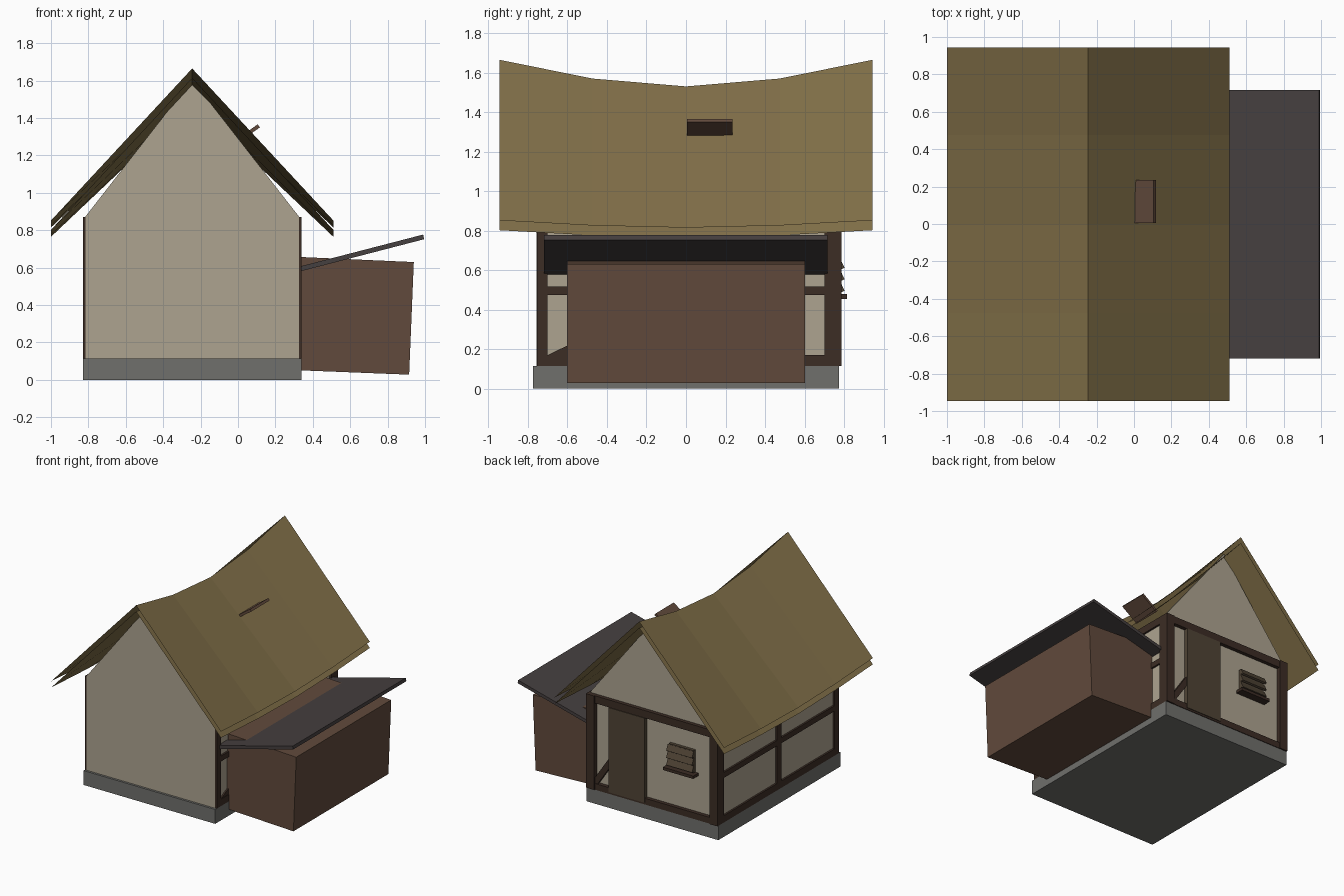
import bpy, math
from mathutils import Vector, Matrix

if "Cube" in bpy.data.objects:
    bpy.data.objects.remove(bpy.data.objects["Cube"])


def mat(name, r, g, b):
    m = bpy.data.materials.new(name)
    m.diffuse_color = (r, g, b, 1)
    m.use_nodes = True
    m.node_tree.nodes["Principled BSDF"].inputs["Base Color"].default_value = m.diffuse_color
    return m


PLASTER = mat("plaster", 0.42, 0.37, 0.28)
THATCH = mat("thatch", 0.22, 0.16, 0.065)
TIMBER = mat("timber", 0.045, 0.026, 0.018)
STONE = mat("stone", 0.16, 0.16, 0.15)
BOARD = mat("board", 0.12, 0.068, 0.045)
SLATE = mat("slate", 0.06, 0.05, 0.05)
DOOR = mat("door_wood", 0.08, 0.058, 0.036)


def mesh(name, verts, faces, material):
    me = bpy.data.meshes.new(name)
    me.from_pydata(verts, [], faces)
    me.materials.append(material)
    ob = bpy.data.objects.new(name, me)
    bpy.context.collection.objects.link(ob)
    return ob


def prism(name, pts, y0, y1, material):
    """Extrude a counter-clockwise (x, z) outline from y0 to y1."""
    n = len(pts)
    v = [(x, y0, z) for x, z in pts] + [(x, y1, z) for x, z in pts]
    f = [tuple(range(n)), tuple(reversed(range(n, 2 * n)))]
    f += [(i, i + n, (i + 1) % n + n, (i + 1) % n) for i in range(n)]
    return mesh(name, v, f, material)


def box(name, x0, x1, y0, y1, z0, z1, material):
    return prism(name, [(x0, z0), (x1, z0), (x1, z1), (x0, z1)], y0, y1, material)


def brace(name, a, b, size, material):
    """Square timber running between two points."""
    a, b = Vector(a), Vector(b)
    h, l = size / 2, (b - a).length
    ob = box(name, -h, h, -h, h, 0, l, material)
    d = (b - a).normalized()
    side = Vector((1, 0, 0)) if abs(d.x) < 0.1 else Vector((0, 1, 0))
    rot = Matrix((side, d.cross(side), d)).transposed()
    ob.data.transform(Matrix.Translation(a) @ rot.to_4x4())
    return ob


# stone base and plastered walls
box("plinth", -0.83, 0.34, -0.775, 0.775, 0, 0.115, STONE)
box("walls", -0.815, 0.325, -0.757, 0.75, 0.11, 0.87, PLASTER)
gable = [(-0.82, 0.868), (0.33, 0.868), (-0.245, 1.605)]
prism("front_gable", gable, -0.757, -0.735, PLASTER)
prism("back_gable", gable, 0.73, 0.75, PLASTER)

# sagging roof: two thin thatch sheets, one under the other
RX, HALF = -0.245, 0.755
SAG = [(-0.945, 1.665, 0.852), (-0.475, 1.57, 0.826), (0, 1.53, 0.815),
       (0.475, 1.57, 0.826), (0.945, 1.665, 0.852)]
for name, drop in (("thatch_upper", 0), ("thatch_lower", 0.05)):
    verts, faces = [], []
    for y, ridge, eave in SAG:
        verts += [(RX - HALF, y, eave - drop), (RX, y, ridge - drop), (RX + HALF, y, eave - drop)]
    for i in range(len(SAG) - 1):
        for j in range(2):
            a = i * 3 + j
            faces.append((a, a + 1, a + 4, a + 3))
    mesh(name, verts, faces, THATCH)

# timber frames on the long sides
for side, x0, x1 in (("left", -0.83, -0.81), ("right", 0.32, 0.34)):
    for pos, y0, y1 in (("front", -0.755, -0.70), ("middle", -0.03, 0.03), ("back", 0.70, 0.755)):
        box(f"{side}_{pos}_post", x0, x1, y0, y1, 0.115, 0.87, TIMBER)
    for pos, z0, z1 in (("sill", 0.115, 0.17), ("mid", 0.473, 0.517), ("top", 0.81, 0.87)):
        box(f"{side}_{pos}_rail", x0, x1, -0.75, 0.75, z0, z1, TIMBER)
brace("right_brace", (0.315, -0.71, 0.14), (0.315, -0.04, 0.47), 0.044, TIMBER)

# timber frame on the back wall
box("back_left_post", -0.83, -0.76, 0.74, 0.787, 0.115, 0.87, TIMBER)
box("back_right_post", 0.265, 0.34, 0.74, 0.787, 0.115, 0.87, TIMBER)
box("back_sill", -0.80, 0.30, 0.74, 0.78, 0.115, 0.165, TIMBER)
box("back_top_beam", -0.80, 0.30, 0.74, 0.78, 0.81, 0.87, TIMBER)
brace("back_brace", (0.28, 0.752, 0.15), (0.08, 0.752, 0.45), 0.045, TIMBER)
box("door", -0.18, 0.14, 0.745, 0.785, 0.13, 0.81, DOOR)

# louvred back window
box("window_panel", -0.61, -0.39, 0.745, 0.775, 0.48, 0.66, DOOR)
box("window_sill", -0.635, -0.365, 0.745, 0.815, 0.455, 0.478, TIMBER)
for i in range(3):
    slat = box(f"window_slat_{i + 1}", -0.115, 0.115, -0.008, 0.008, -0.025, 0.025, DOOR)
    slat.location = (-0.50, 0.785, 0.515 + i * 0.058)
    slat.rotation_euler.x = math.radians(25)

# leaning side shed with its outward-rising roof
prism("shed_box", [(0.31, 0.052), (0.915, 0.028), (0.94, 0.63), (0.335, 0.657)], -0.603, 0.603, BOARD)
prism("shed_roof", [(0.32, 0.577), (0.995, 0.752), (0.99, 0.777), (0.314, 0.602)], -0.72, 0.717, SLATE)

# small raised flap on the roof
prism("roof_flap", [(-0.02, 1.253), (0.117, 1.35), (0.105, 1.366), (-0.032, 1.269)], 0.005, 0.235, BOARD)
